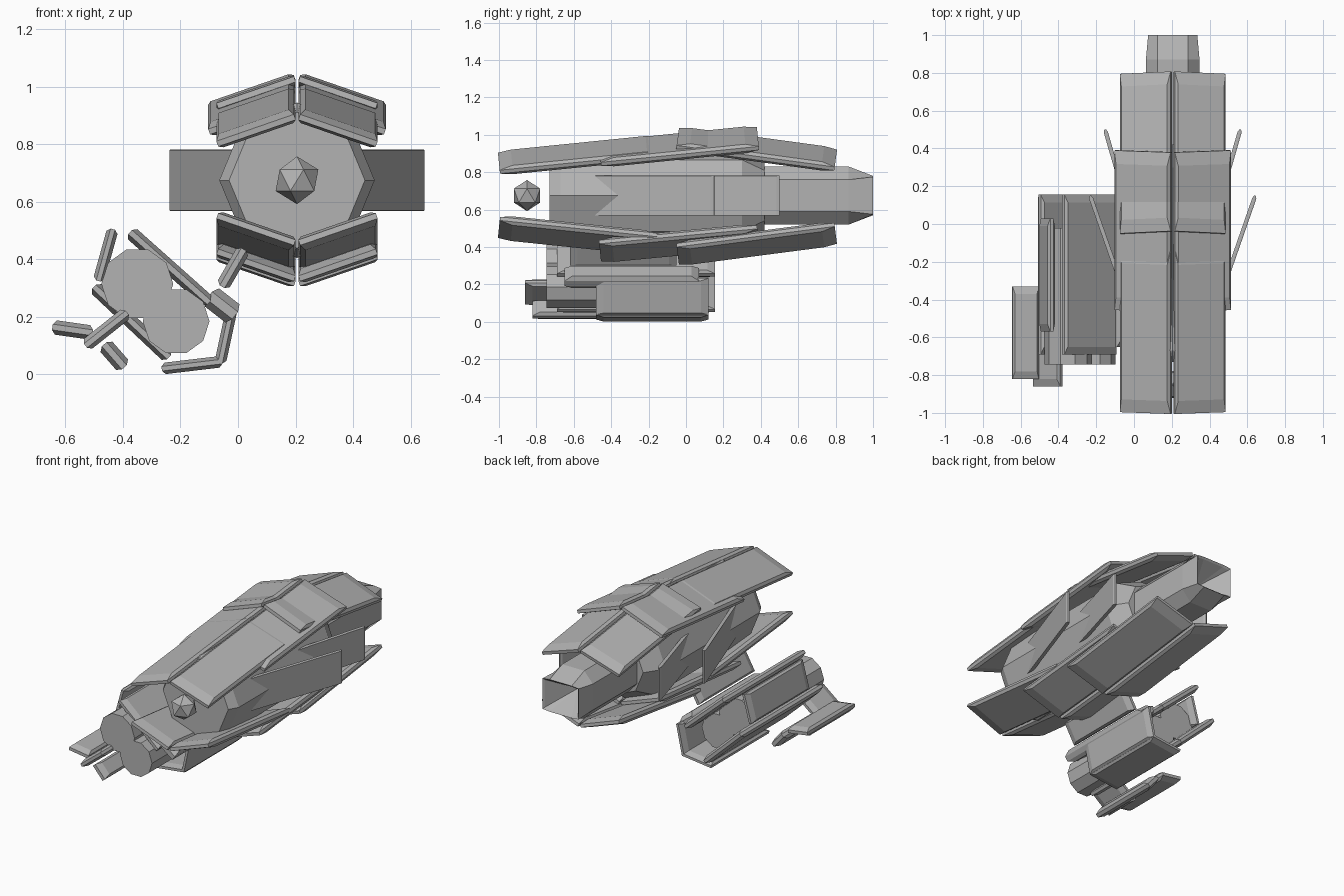
import bpy, bmesh, math
from mathutils import Vector

if "Cube" in bpy.data.objects:
    bpy.data.objects.remove(bpy.data.objects["Cube"])

grey = bpy.data.materials.new("hull_grey")
grey.diffuse_color = (0.45, 0.45, 0.45, 1)
grey.use_nodes = True
grey.node_tree.nodes["Principled BSDF"].inputs["Base Color"].default_value = grey.diffuse_color
CX, CZ = 0.205, 0.675          # main hull axis


def finish(name, bm):
    bmesh.ops.recalc_face_normals(bm, faces=bm.faces)
    me = bpy.data.meshes.new(name)
    bm.to_mesh(me)
    bm.free()
    me.materials.append(grey)
    ob = bpy.data.objects.new(name, me)
    bpy.context.collection.objects.link(ob)
    return ob


def skin(name, rings, apex=None):
    """Join rings of points; cap the ends, or close the last ring to an apex."""
    bm = bmesh.new()
    vs = [[bm.verts.new(p) for p in r] for r in rings]
    n = len(vs[0])
    for a, b in zip(vs, vs[1:]):
        for i in range(n):
            j = (i + 1) % n
            bm.faces.new((a[i], a[j], b[j], b[i]))
    bm.faces.new(vs[0])
    if apex:
        t = bm.verts.new(apex)
        for i in range(n):
            bm.faces.new((vs[-1][i], vs[-1][(i + 1) % n], t))
    else:
        bm.faces.new(vs[-1])
    return finish(name, bm)


def plate(name, c, across, along, w, l, t, iw=0.012, il=0.05):
    """Armour slab with chamfered faces, centred at c."""
    c, v = Vector(c), Vector(along).normalized()
    n = Vector(across).cross(v).normalized()
    u = v.cross(n)
    rings = []
    for h, k in ((-.5, 1), (-.2, 0), (.2, 0), (.5, 1)):
        a, b = w / 2 - iw * k, l / 2 - il * k
        rings.append([c + u * x * a + v * y * b + n * h * t
                      for x, y in ((-1, -1), (1, -1), (1, 1), (-1, 1))])
    return skin(name, rings)


def bar(name, p, q, t, y0, y1, il=0.04):
    """Slab running along y whose cross-section is the line p-q in x, z."""
    p, q = Vector((p[0], 0, p[1])), Vector((q[0], 0, q[1]))
    c = (p + q) / 2
    c.y = (y0 + y1) / 2
    return plate(name, c, q - p, (0, 1, 0), (q - p).length, y1 - y0, t, 0.012, il)


def ngon(cx, cz, r, y, n, turn=0):
    return [(cx + r * math.cos(turn + 2 * math.pi * i / n), y,
             cz + r * math.sin(turn + 2 * math.pi * i / n)) for i in range(n)]


# Main hull
skin("main_hull", [ngon(CX, CZ, r, y, 8) for y, r in
                   ((-0.73, 0.236), (-0.67, 0.27), (0.30, 0.27), (0.42, 0.19))])


# Rear nozzle with hollow end
def section(y, w, h, x, z):
    return [(CX + a, y, CZ + b) for a, b in
            ((w, -z), (w, z), (x, h), (-x, h), (-w, z), (-w, -z), (-x, -h), (x, -h))]


skin("rear_nozzle", [section(0.34, .145, .155, .08, .085),
                     section(0.87, .142, .155, .08, .085),
                     section(1.0, .13, .105, .08, .1),
                     section(0.99, .12, .095, .075, .09)], apex=(CX, 0.82, CZ))

# Nose sensor
bm = bmesh.new()
bmesh.ops.create_icosphere(bm, subdivisions=1, radius=0.083)
bmesh.ops.translate(bm, verts=bm.verts, vec=(CX, -0.85, CZ))
finish("nose_sensor", bm)

# Roof and belly armour: up/down, y range, height at each end, width
ARMOUR = (
    ("front_roof_plate", 1, -1.0, -0.14, 0.848, 0.935, 0.285),
    ("middle_roof_plate", 1, -0.46, 0.385, 0.895, 0.98, 0.315),
    ("rear_roof_plate", 1, -0.045, 0.80, 0.98, 0.865, 0.285),
    ("front_belly_plate", -1, -1.0, -0.16, 0.505, 0.418, 0.285),
    ("middle_belly_plate", -1, -0.46, 0.385, 0.38, 0.46, 0.285),
    ("rear_belly_plate", -1, -0.045, 0.80, 0.363, 0.473, 0.285),
)
for name, up, y0, y1, z0, z1, w in ARMOUR:
    for s in (-1, 1):
        plate(name, (CX + s * (w / 2 * 0.95 + 0.007), (y0 + y1) / 2, (z0 + z1) / 2),
              (s, 0, -0.35 * up), (0, y1 - y0, z1 - z0),
              w, math.hypot(y1 - y0, z1 - z0), 0.05, 0.014, 0.07)

# Swept side fins
for s in (-1, 1):
    for name, x0, y0, x1, y1 in (("front_side_fin", 0.20, -0.53, 0.437, 0.15),
                                 ("rear_side_fin", 0.20, -0.05, 0.358, 0.50)):
        plate(name, (CX + s * (x0 + x1) / 2, (y0 + y1) / 2, CZ), (0, 0, 1),
              (s * (x1 - x0), y1 - y0, 0), 0.215,
              math.hypot(x1 - x0, y1 - y0), 0.022, 0.002, 0.015)

# Twin-barrel side pod
skin("upper_barrel", [ngon(-0.35, 0.315, 0.125, y, 10) for y in (-0.745, -0.02)])
skin("lower_barrel", [ngon(-0.215, 0.185, 0.116, y, 10) for y in (-0.745, -0.02)])

# Pod armour and struts: cross-section ends, thickness, y range
for name, p, q, t, y0, y1 in (
    ("pod_top_plate", (-0.375, 0.495), (-0.10, 0.25), 0.048, -0.69, 0.155),
    ("pod_bottom_plate", (-0.50, 0.305), (-0.24, 0.06), 0.048, -0.69, 0.155),
    ("pod_outer_plate", (-0.435, 0.505), (-0.485, 0.325), 0.04, -0.57, 0.03),
    ("pod_keel_plate", (-0.265, 0.02), (-0.055, 0.045), 0.04, -0.48, 0.12),
    ("pod_inner_plate", (-0.062, 0.04), (-0.02, 0.235), 0.04, -0.48, 0.12),
    ("pod_joint", (-0.10, 0.275), (-0.01, 0.205), 0.08, -0.65, 0.07),
    ("hull_strut", (-0.055, 0.305), (0.02, 0.435), 0.048, -0.62, -0.05),
    ("small_outer_bar", (-0.645, 0.165), (-0.505, 0.145), 0.05, -0.82, -0.33),
    ("small_strut", (-0.53, 0.10), (-0.385, 0.215), 0.045, -0.86, -0.62),
    ("small_lower_bar", (-0.465, 0.105), (-0.395, 0.025), 0.055, -0.82, -0.33),
):
    bar(name, p, q, t, y0, y1)
